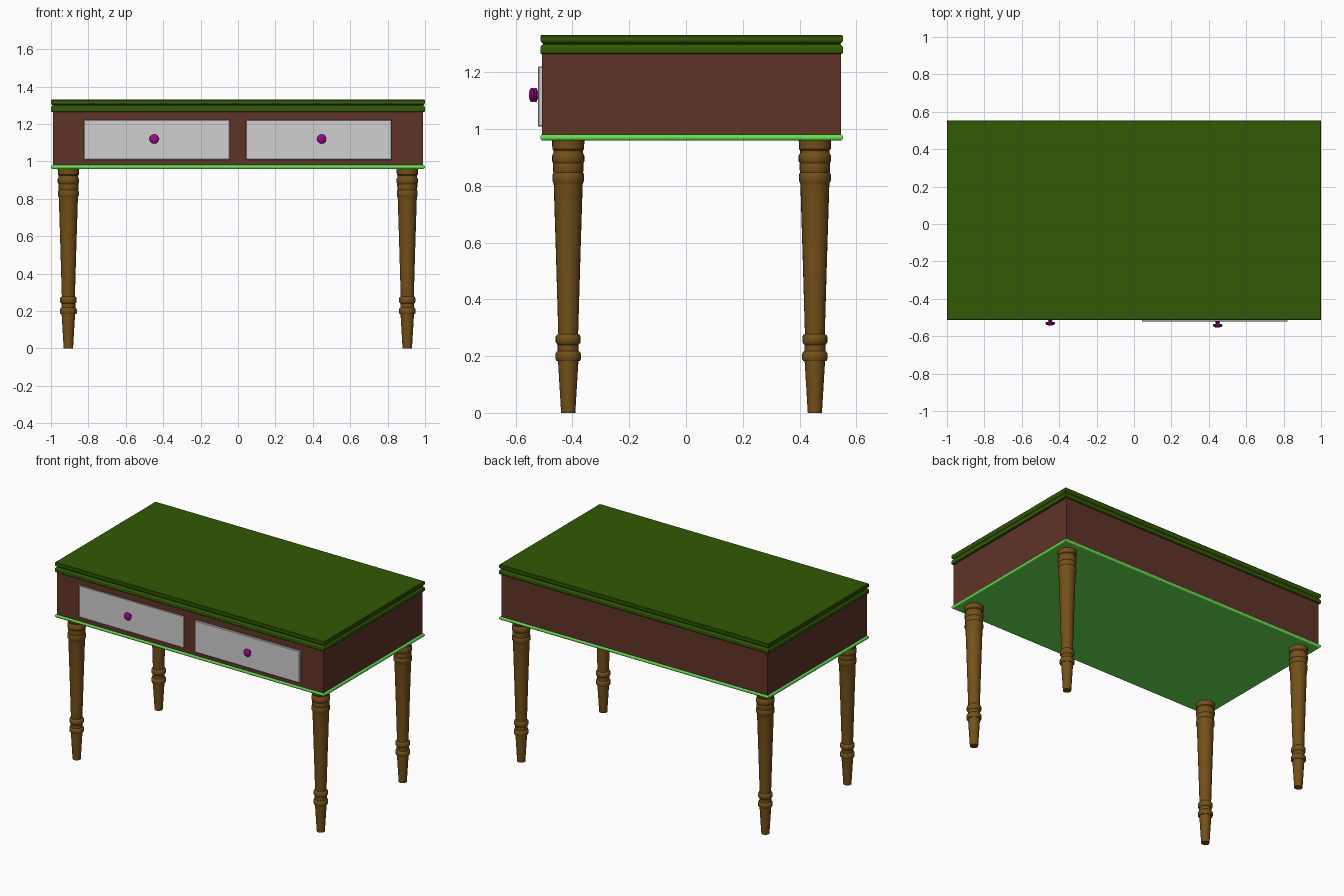
import bpy, bmesh, math
from mathutils import Matrix

old = bpy.data.objects.get("Cube")
if old:
    bpy.data.objects.remove(old, do_unlink=True)


def material(name, rgb):
    m = bpy.data.materials.new(name)
    m.use_nodes = True
    m.diffuse_color = (*rgb, 1)
    m.node_tree.nodes["Principled BSDF"].inputs["Base Color"].default_value = (*rgb, 1)
    return m


DARK_GREEN = material("dark green", (0.031, 0.1, 0.001))
LEAF_GREEN = material("leaf green", (0.13, 0.8, 0.08))
RED_BROWN = material("red brown", (0.12, 0.033, 0.021))
WOOD = material("turned wood", (0.175, 0.08, 0.009))
GREY = material("light grey", (0.63, 0.63, 0.63))
PURPLE = material("purple", (0.36, 0.001, 0.28))


def finish(bm, name, mat):
    bmesh.ops.recalc_face_normals(bm, faces=bm.faces)
    mesh = bpy.data.meshes.new(name)
    bm.to_mesh(mesh)
    bm.free()
    mesh.materials.append(mat)
    ob = bpy.data.objects.new(name, mesh)
    bpy.context.collection.objects.link(ob)
    return ob


def loft(bm, rings):
    """Skin a stack of closed point rings and cap both ends."""
    loops = [[bm.verts.new(p) for p in ring] for ring in rings]
    n = len(loops[0])
    for a, b in zip(loops, loops[1:]):
        for i in range(n):
            j = (i + 1) % n
            bm.faces.new((a[i], a[j], b[j], b[i]))
    bm.faces.new(loops[0][::-1])
    bm.faces.new(loops[-1])


def slab(name, mat, x, y0, y1, profile):
    """Rectangular slab whose edge follows a profile of (inset, z)."""
    bm = bmesh.new()
    loft(bm, [[(-x + d, y0 + d, z), (x - d, y0 + d, z),
               (x - d, y1 - d, z), (-x + d, y1 - d, z)] for d, z in profile])
    return finish(bm, name, mat)


def rounded_edge(low, high, depth, steps=8):
    """Half-round edge profile of (inset, z)."""
    mid, half = (low + high) / 2, (high - low) / 2
    angles = [math.pi * (i / steps - 0.5) for i in range(steps + 1)]
    return [(depth * (1 - math.cos(a)), mid + half * math.sin(a)) for a in angles]


def turned(name, mat, profile, sides, matrix):
    """Lathe-turned part from a profile of (radius, height)."""
    bm = bmesh.new()
    angles = [2 * math.pi * i / sides for i in range(sides)]
    loft(bm, [[(r * math.cos(a), r * math.sin(a), h) for a in angles] for r, h in profile])
    ob = finish(bm, name, mat)
    ob.matrix_world = matrix
    bpy.ops.object.select_all(action="DESELECT")
    ob.select_set(True)
    bpy.context.view_layer.objects.active = ob
    bpy.ops.object.shade_smooth_by_angle(angle=math.radians(35))
    return ob


# Case, moulded top and thin base board
slab("case", RED_BROWN, 0.988, -0.507, 0.546, [(0, 0.97), (0, 1.27)])
slab("moulded_top", DARK_GREEN, 1.0, -0.513, 0.553,
     [(0.004, 1.264), (0, 1.268), (0, 1.288), (0.004, 1.295), (0.009, 1.298),
      (0.009, 1.301), (0.003, 1.306), (0, 1.312), (0, 1.327), (0.003, 1.331)])
slab("base_board", LEAF_GREEN, 1.0, -0.513, 0.553, rounded_edge(0.96, 0.981, 0.008))

# Drawers with knobs; the +x drawer stands slightly further out
KNOB = [(0.014, -0.002), (0.014, 0.004), (0.009, 0.007), (0.009, 0.012),
        (0.022, 0.015), (0.025, 0.018), (0.025, 0.023), (0.021, 0.028), (0.011, 0.032)]
for side, x, front in (("right", -0.434, -0.51), ("left", 0.432, -0.521)):
    bm = bmesh.new()
    bmesh.ops.create_cube(bm, size=1, matrix=Matrix.Translation((x, front + 0.02, 1.115))
                          @ Matrix.Diagonal((0.78, 0.04, 0.212, 1)))
    drawer = finish(bm, side + "_drawer", GREY)
    bevel = drawer.modifiers.new("soft_edge", "BEVEL")
    bevel.width = 0.003
    knob_x = -0.448 if x < 0 else 0.447
    turned(side + "_knob", PURPLE, KNOB, 20,
           Matrix.Translation((knob_x, front, 1.12)) @ Matrix.Rotation(math.pi / 2, 4, "X"))


# Turned legs: plain taper broken by shallow beads
def bead(radius, low, high):
    soft = (high - low) * 0.2
    return [(radius - 0.004, low), (radius, low + soft),
            (radius, high - soft), (radius - 0.004, high)]


LEG = ([(0.025, 0), (0.036, 0.183)] + bead(0.045, 0.183, 0.215)
       + [(0.037, 0.218), (0.037, 0.24)] + bead(0.044, 0.243, 0.275)
       + [(0.035, 0.278), (0.043, 0.55), (0.051, 0.805)] + bead(0.056, 0.81, 0.847)
       + [(0.053, 0.85), (0.054, 0.877)] + bead(0.057, 0.88, 0.913)
       + [(0.052, 0.916), (0.052, 0.925), (0.056, 0.93), (0.057, 0.965)])
for depth, y in (("front", -0.415), ("back", 0.454)):
    for side, x in (("right", -0.907), ("left", 0.905)):
        turned(f"{depth}_{side}_leg", WOOD, LEG, 24, Matrix.Translation((x, y, 0)))
